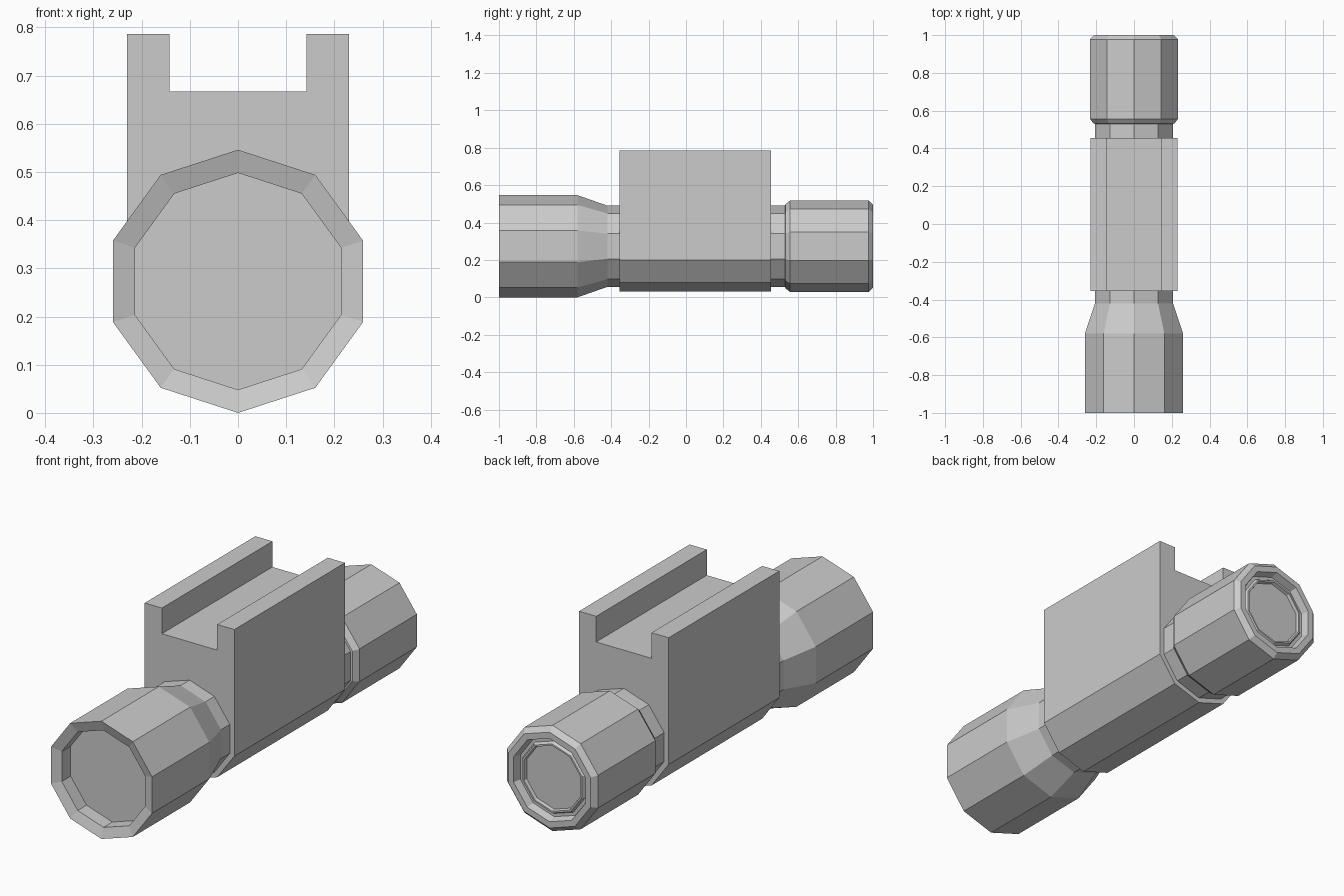
import bpy, bmesh
from math import sin, cos, pi

if "Cube" in bpy.data.objects:
    bpy.data.objects.remove(bpy.data.objects["Cube"])

SIDES = 10
AXIS_Z = 0.273


def finish(name, bm):
    bmesh.ops.recalc_face_normals(bm, faces=bm.faces)
    mesh = bpy.data.meshes.new(name)
    bm.to_mesh(mesh)
    bm.free()
    obj = bpy.data.objects.new(name, mesh)
    bpy.context.collection.objects.link(obj)
    return obj


def turned(name, profile):
    """Ten-sided solid along y from (y, radius) pairs, closed at both ends."""
    bm = bmesh.new()
    rings = []
    for y, r in profile:
        angles = [2 * pi * i / SIDES for i in range(SIDES)]
        rings.append([bm.verts.new((r * sin(a), y, AXIS_Z + r * cos(a))) for a in angles])
    for a, b in zip(rings, rings[1:]):
        for i in range(SIDES):
            j = (i + 1) % SIDES
            bm.faces.new((a[i], a[j], b[j], b[i]))
    bm.faces.new(rings[0])
    bm.faces.new(rings[-1])
    return finish(name, bm)


def extruded(name, half, y0, y1):
    """Extrude along y a half outline (x, z) mirrored across x = 0."""
    outline = half + [(-x, z) for x, z in reversed(half) if x > 0]
    bm = bmesh.new()
    face = bm.faces.new([bm.verts.new((x, y0, z)) for x, z in outline])
    ext = bmesh.ops.extrude_face_region(bm, geom=[face])
    moved = [v for v in ext["geom"] if isinstance(v, bmesh.types.BMVert)]
    bmesh.ops.translate(bm, verts=moved, vec=(0, y1 - y0, 0))
    return finish(name, bm)


# Flared front head with sloped rim and recessed lens
turned("front_head", [(-0.92, 0.225), (-0.985, 0.225), (-1.0, 0.273), (-0.58, 0.273),
                      (-0.42, 0.217), (-0.355, 0.217)])

# Rear neck and end cap with recessed button
turned("rear_cap", [(0.455, 0.217), (0.53, 0.217), (0.532, 0.225), (0.557, 0.245),
                    (0.977, 0.245), (1.0, 0.222), (1.0, 0.193), (0.965, 0.183),
                    (0.965, 0.168), (0.98, 0.16), (0.98, 0.152), (0.965, 0.148)])

# Mounting block: faceted lower body, flat sides and a rail slot on top
extruded("mount_block", [(0, 0.032), (0.142, 0.078), (0.23, 0.199), (0.23, 0.786),
                         (0.142, 0.786), (0.142, 0.667)], -0.355, 0.455)
